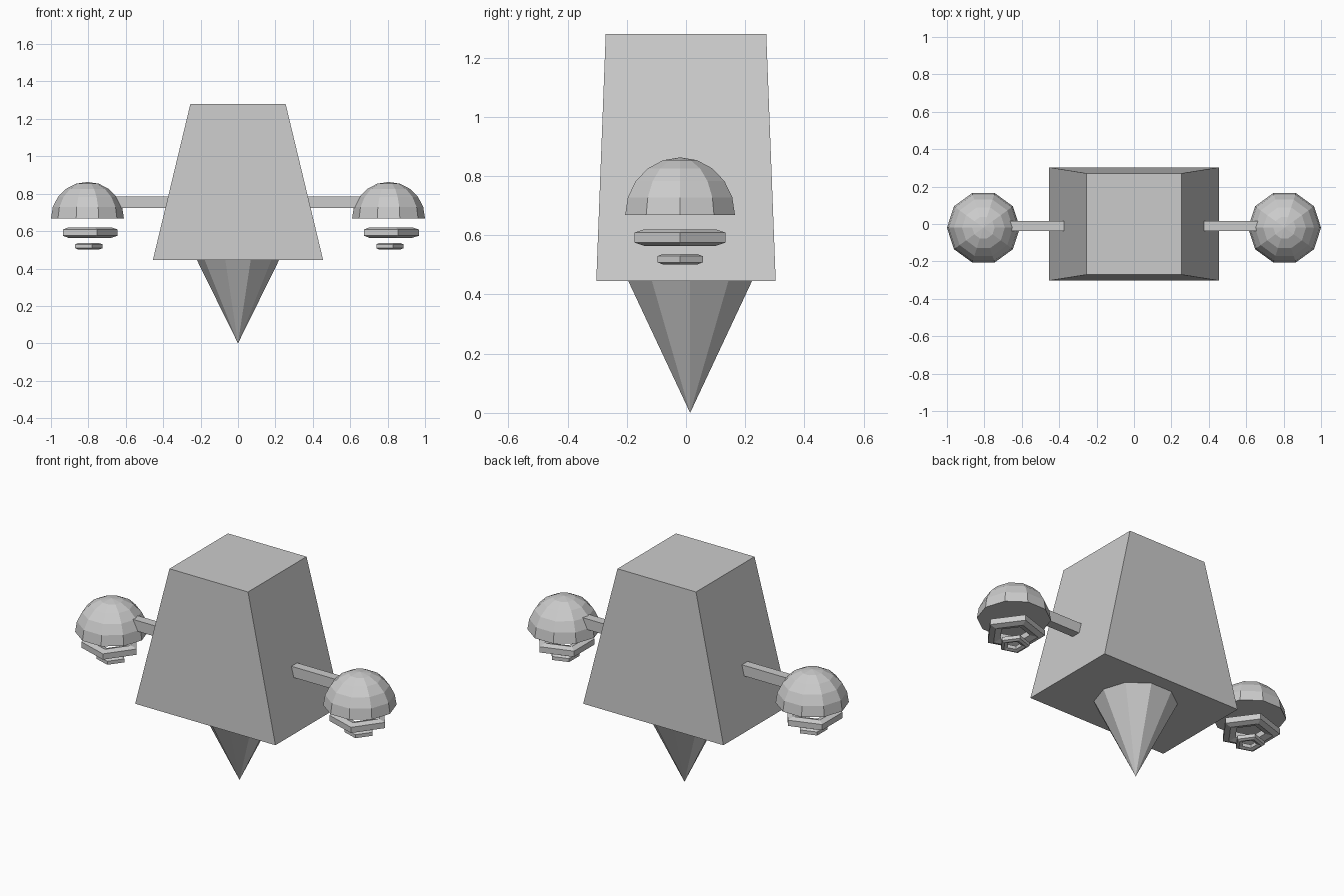
import bpy, bmesh
from math import cos, sin, radians, tau

if "Cube" in bpy.data.objects:
    bpy.data.objects.remove(bpy.data.objects["Cube"])


def finish(name, bm):
    bmesh.ops.recalc_face_normals(bm, faces=bm.faces[:])
    mesh = bpy.data.meshes.new(name)
    bm.to_mesh(mesh)
    bm.free()
    obj = bpy.data.objects.new(name, mesh)
    bpy.context.collection.objects.link(obj)
    return obj


def box(name, lo, hi, taper=(1, 1)):
    """Box between two corners, top face scaled by taper."""
    bm = bmesh.new()
    bmesh.ops.create_cube(bm, size=1)
    for v in bm.verts:
        top = v.co.z > 0
        for i in range(3):
            t = v.co[i] * (taper[i] if top and i < 2 else 1)
            v.co[i] = (lo[i] + hi[i]) / 2 + t * (hi[i] - lo[i])
    return finish(name, bm)


def revolve(name, profile, sides, centre, closed=False):
    """Spin (radius, z) points around z; the first vertex points to +x."""
    bm = bmesh.new()
    rings = []
    for r, z in profile:
        n = sides if r > 0 else 1
        rings.append([bm.verts.new((centre[0] + r * cos(tau * k / sides),
                                    centre[1] + r * sin(tau * k / sides),
                                    centre[2] + z)) for k in range(n)])
    pairs = list(zip(rings, rings[1:]))
    if closed:
        pairs.append((rings[-1], rings[0]))
    for a, b in pairs:
        for k in range(sides):
            j = (k + 1) % sides
            quad = [a[k % len(a)], a[j % len(a)], b[j % len(b)], b[k % len(b)]]
            bm.faces.new(list(dict.fromkeys(quad)))
    return finish(name, bm)


# Tapered body
box("body", (-0.455, -0.303, 0.446), (0.455, 0.303, 1.279), (0.56, 0.895))

# Pointed cone underneath
revolve("bottom_cone", [(0, 0), (0.22, 0.446), (0, 0.446)], 10, (0, 0.014, 0))

# Hemisphere outline with a flat base
dome = [(0, 0)] + [(0.195 * cos(radians(a)), 0.195 * sin(radians(a)))
                   for a in (0, 18, 36, 54, 72)] + [(0, 0.195)]


def ring_profile(r, h):
    return [(r, -0.6 * h), (r, 0.6 * h), (0.78 * r, h),
            (0.52 * r, 0.6 * h), (0.52 * r, -0.6 * h), (0.78 * r, -h)]


for side, s in (("left", -1), ("right", 1)):
    x, y = 0.805 * s, -0.02
    # Side arm, dome hand and the two rings floating below it
    a, b = sorted((0.33 * s, 0.72 * s))
    box(side + "_arm", (a, -0.038, 0.724), (b, 0.015, 0.786))
    revolve(side + "_dome", dome, 10, (x, y, 0.668))
    revolve(side + "_large_ring", ring_profile(0.162, 0.028), 5, (x, y, 0.592), True)
    revolve(side + "_small_ring", ring_profile(0.081, 0.017), 5, (x, y, 0.519), True)
